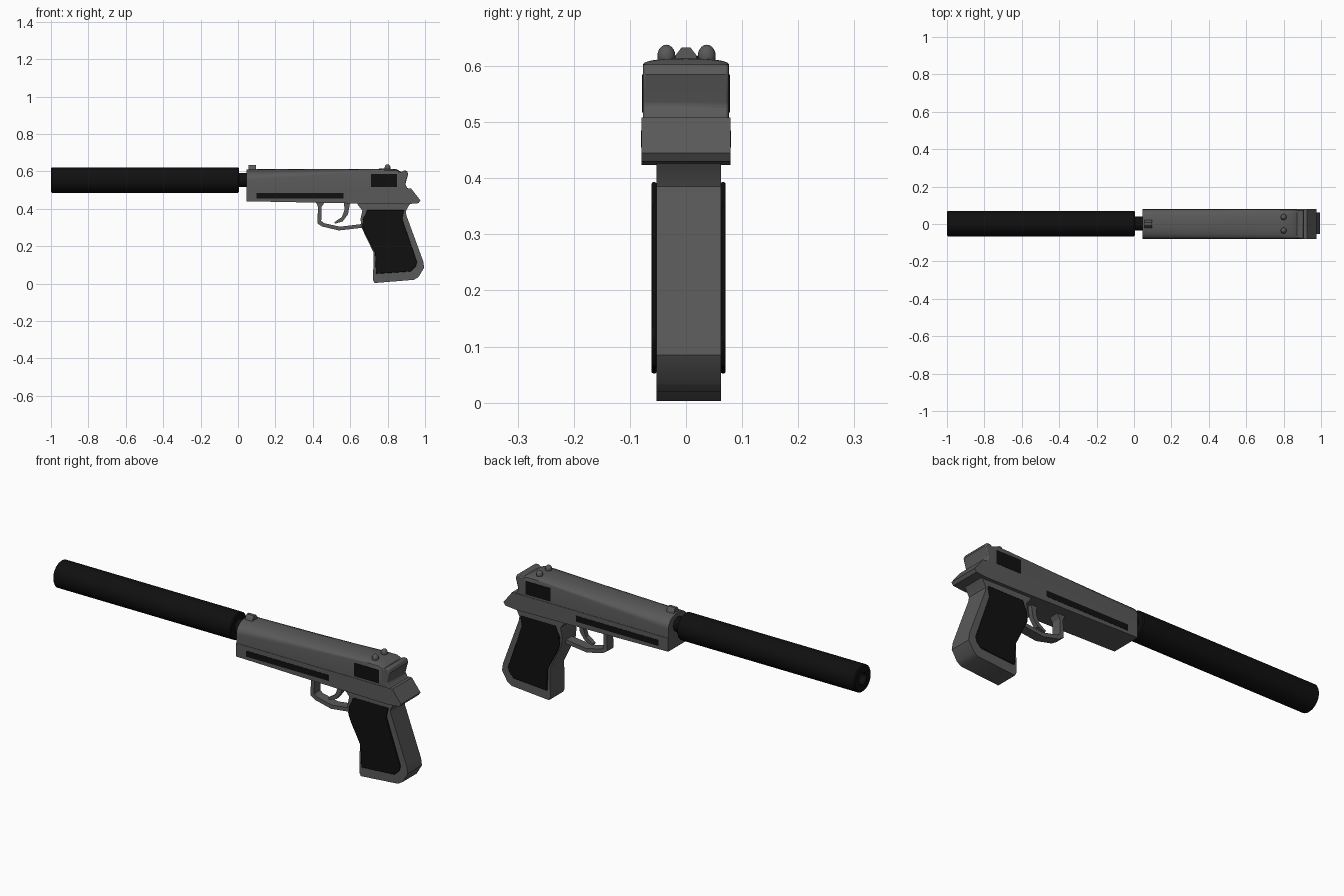
import bpy, bmesh, math

if "Cube" in bpy.data.objects:
    bpy.data.objects.remove(bpy.data.objects["Cube"], do_unlink=True)


def material(name, value):
    m = bpy.data.materials.new(name)
    m.use_nodes = True
    col = (value, value, value, 1)
    m.diffuse_color = col
    m.node_tree.nodes["Principled BSDF"].inputs["Base Color"].default_value = col
    return m


STEEL = material("dark grey steel", 0.1)
BLACK = material("matte black", 0.005)


def finish(bm, name, mat, bevel=0, angle=30):
    bmesh.ops.recalc_face_normals(bm, faces=bm.faces)
    me = bpy.data.meshes.new(name)
    bm.to_mesh(me)
    bm.free()
    me.materials.append(mat)
    ob = bpy.data.objects.new(name, me)
    bpy.context.collection.objects.link(ob)
    bpy.ops.object.select_all(action="DESELECT")
    ob.select_set(True)
    bpy.context.view_layer.objects.active = ob
    bpy.ops.object.shade_smooth_by_angle(angle=math.radians(angle))
    if bevel:
        mod = ob.modifiers.new("edge bevel", "BEVEL")
        mod.width = bevel
        mod.segments = 2
        mod.limit_method = "ANGLE"
        mod.angle_limit = math.radians(40)
    return ob


def loft(name, sections, mat, bevel=0, closed=False):
    """Skin a list of point rings; closed joins the last ring to the first."""
    bm = bmesh.new()
    rings = [[bm.verts.new(p) for p in s] for s in sections]
    n = len(rings[0])
    pairs = list(zip(rings, rings[1:]))
    if closed:
        pairs.append((rings[-1], rings[0]))
    for a, b in pairs:
        for i in range(n):
            j = (i + 1) % n
            bm.faces.new((a[i], a[j], b[j], b[i]))
    if not closed:
        bm.faces.new(rings[0])
        bm.faces.new(rings[-1])
    return finish(bm, name, mat, bevel)


def plate(name, outline, y0, y1, mat, bevel=0):
    """Side outline in x, z extruded across y."""
    return loft(name, [[(x, y, z) for x, z in outline] for y in (y0, y1)], mat, bevel)


def tube(name, profile, mat, y=0.002, z=0.553, n=40):
    """Turn a closed x, radius profile about the barrel axis."""
    rings = []
    for k in range(n):
        a = math.tau * k / n
        rings.append([(x, y + r * math.cos(a), z + r * math.sin(a)) for x, r in profile])
    return loft(name, rings, mat, closed=True)


# Suppressor with an open bore, and the threaded neck
tube("suppressor", [(-1, 0.03), (-1, 0.063), (-0.995, 0.068), (0, 0.068),
                    (0.005, 0.063), (0.005, 0.02), (-0.6, 0.02), (-0.6, 0.03)], BLACK)
tube("bore_plug", [(-0.62, 0.001), (-0.62, 0.032), (-0.58, 0.032), (-0.58, 0.001)], BLACK)
tube("barrel_neck", [(-0.01, 0.001), (-0.01, 0.037), (0.06, 0.037), (0.06, 0.001)], BLACK)


# Slide: rounded top at the muzzle, flattening towards the rear
def slide_section(x, shoulder, top, half=0.077, steps=16):
    pts = [(x, half, 0.5)]
    for k in range(steps + 1):
        a = math.pi * k / steps
        c, s = math.cos(a), math.sin(a)
        pts.append((x, half * math.copysign(abs(c) ** 0.9, c),
                    shoulder + (top - shoulder) * s ** 0.9))
    return pts + [(x, -half, 0.5)]


loft("slide", [slide_section(0.045, 0.553, 0.611), slide_section(0.78, 0.602, 0.614),
               slide_section(0.845, 0.602, 0.613), slide_section(0.872, 0.592, 0.597)], STEEL)
plate("slide_rear", [(0.85, 0.5), (0.85, 0.596), (0.872, 0.596), (0.885, 0.604), (0.903, 0.603),
                     (0.91, 0.585), (0.9, 0.55), (0.895, 0.53), (0.905, 0.512), (0.92, 0.5)],
      -0.077, 0.076, STEEL, 0.005)

# Frame with the rear tang
plate("frame", [(0.045, 0.508), (0.045, 0.44), (0.45, 0.432), (0.65, 0.428), (0.9, 0.424),
                (0.965, 0.43), (0.975, 0.445), (0.926, 0.508)], -0.079, 0.079, STEEL)

# Grip body
plate("grip", [(0.63, 0.44), (0.645, 0.415), (0.665, 0.39), (0.655, 0.345), (0.66, 0.3),
               (0.725, 0.165), (0.722, 0.02), (0.73, 0.003), (0.94, 0.02), (0.965, 0.035),
               (0.995, 0.085), (0.99, 0.12), (0.9, 0.365), (0.897, 0.385), (0.912, 0.415),
               (0.935, 0.44)], -0.053, 0.062, STEEL)

# Grip panels, port covers and rail stripes on both sides
PANEL = [(0.69, 0.393), (0.888, 0.393), (0.878, 0.345), (0.957, 0.115), (0.95, 0.09),
         (0.925, 0.065), (0.738, 0.052), (0.733, 0.165), (0.68, 0.265), (0.666, 0.3),
         (0.668, 0.345), (0.682, 0.37)]


def box_outline(x0, x1, z0, z1):
    return [(x0, z0), (x1, z0), (x1, z1), (x0, z1)]


for side, s in (("left", 1), ("right", -1)):
    plate("grip_panel_" + side, PANEL, 0.0045 + s * 0.057, 0.0045 + s * 0.066, BLACK, 0.003)
    plate("slide_port_" + side, box_outline(0.71, 0.85, 0.517, 0.585), s * 0.074, s * 0.0785, BLACK)
    plate("frame_stripe_" + side, box_outline(0.1, 0.565, 0.455, 0.485), s * 0.076, s * 0.08, BLACK)

# Trigger guard and trigger
plate("trigger_guard", [(0.415, 0.437), (0.428, 0.41), (0.424, 0.322), (0.45, 0.305), (0.54, 0.284),
                        (0.66, 0.298), (0.66, 0.318), (0.545, 0.304), (0.46, 0.323),
                        (0.445, 0.335), (0.447, 0.41), (0.465, 0.437)], -0.022, 0.028, STEEL)
plate("trigger", [(0.565, 0.437), (0.57, 0.395), (0.555, 0.355), (0.515, 0.328), (0.52, 0.32),
                  (0.56, 0.333), (0.588, 0.37), (0.6, 0.437)], -0.009, 0.015, STEEL)

# Sights
loft("front_sight", [[(x, y, z) for y, z in ((-0.022, 0.605), (-0.018, 0.62), (-0.008, 0.633),
                                             (0.008, 0.633), (0.018, 0.62), (0.022, 0.605))]
                     for x in (0.055, 0.096)], STEEL)
for side, y in (("left", 0.037), ("right", -0.035)):
    bm = bmesh.new()
    bmesh.ops.create_uvsphere(bm, u_segments=16, v_segments=10, radius=0.016)
    bmesh.ops.scale(bm, vec=(1, 1, 1.25), verts=bm.verts)
    bmesh.ops.translate(bm, vec=(0.8, y, 0.618), verts=bm.verts)
    finish(bm, "rear_sight_" + side, STEEL)
